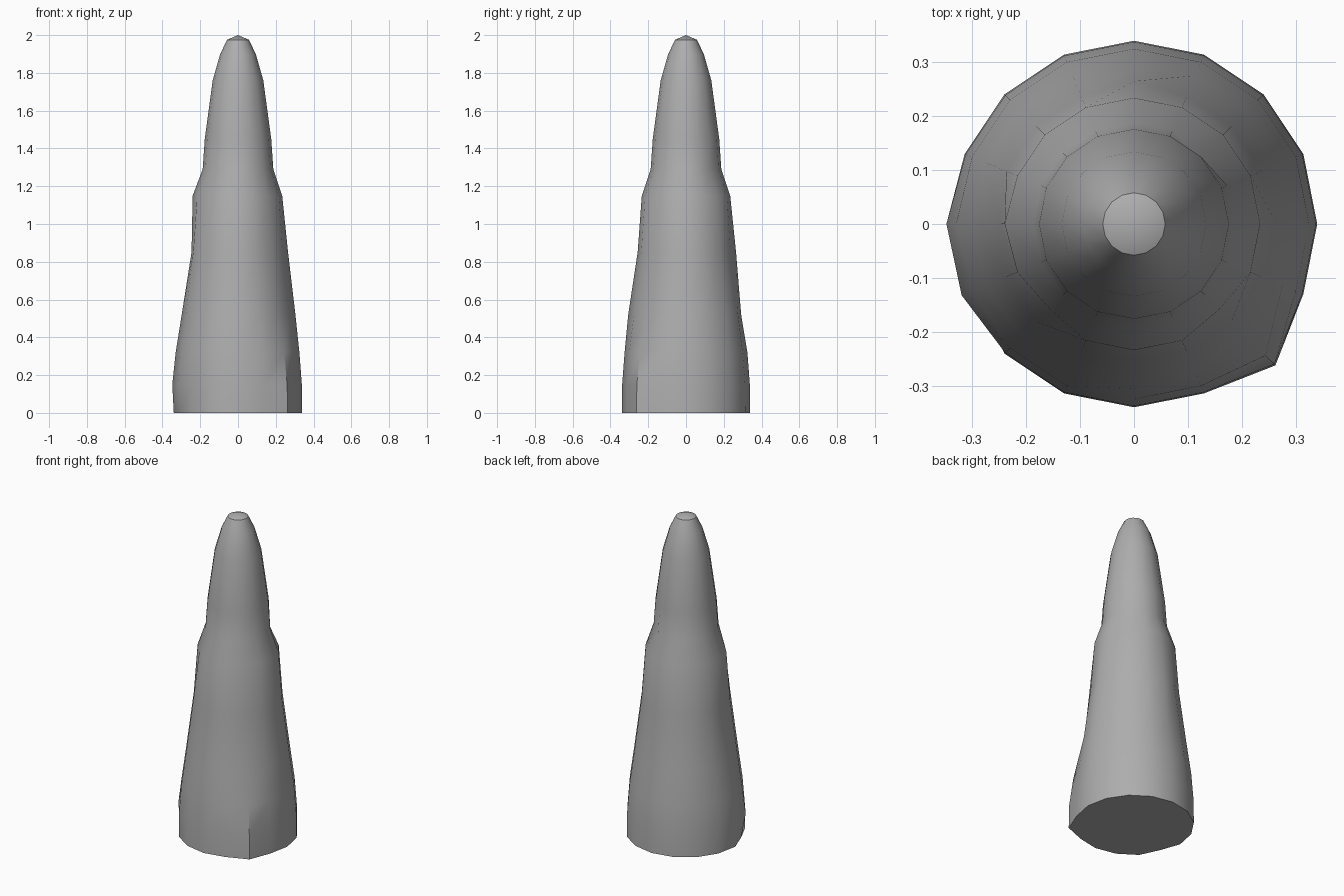
import bpy, bmesh
from math import cos, sin, radians

cube = bpy.data.objects.get("Cube")
if cube:
    bpy.data.objects.remove(cube, do_unlink=True)

# Grey stone material
stone = bpy.data.materials.new("grey stone")
stone.use_nodes = True
colour = (0.42, 0.42, 0.42, 1)
stone.diffuse_color = colour
stone.node_tree.nodes["Principled BSDF"].inputs["Base Color"].default_value = colour

SIDES = 16
# Height and mean radius of each ring
rings = [(0, .34), (.15, .338), (.32, .325), (.52, .298), (.85, .256), (1.15, .234),
         (1.29, .187), (1.45, .176), (1.76, .134), (1.9, .094), (1.975, .058)]
# Chips and bulges: (ring, side) -> radius offset
bumps = {(0, 14): .031, (1, 14): .03, (2, 14): .02, (3, 14): -.01,
         (1, 8): .01, (1, 9): .008, (2, 8): .005, (4, 8): -.01, (5, 8): .006,
         (0, 9): -.02, (3, 12): .008, (4, 0): .009, (3, 0): .006,
         (4, 4): .009, (3, 4): -.006, (5, 10): -.012, (6, 2): -.012, (5, 14): -.01}

# Tapered spire lofted from rings
bm = bmesh.new()
loops = []
for r, (z, radius) in enumerate(rings):
    loop = []
    for s in range(SIDES):
        a = radians(360 / SIDES * s)
        d = radius + bumps.get((r, s), 0)
        loop.append(bm.verts.new((d * cos(a), d * sin(a), z)))
    loops.append(loop)
for low, high in zip(loops, loops[1:]):
    for s in range(SIDES):
        t = (s + 1) % SIDES
        bm.faces.new((low[s], low[t], high[t], high[s]))

# Flat base and rounded tip
bm.faces.new(loops[0][::-1])
tip = bm.verts.new((0, 0, 2))
for s in range(SIDES):
    bm.faces.new((loops[-1][s], loops[-1][(s + 1) % SIDES], tip))

mesh = bpy.data.meshes.new("stone_spire")
bm.to_mesh(mesh)
bm.free()
mesh.materials.append(stone)
spire = bpy.data.objects.new("stone_spire", mesh)
bpy.context.collection.objects.link(spire)

bpy.ops.object.select_all(action='DESELECT')
spire.select_set(True)
bpy.context.view_layer.objects.active = spire
bpy.ops.object.shade_smooth_by_angle(angle=radians(35))
